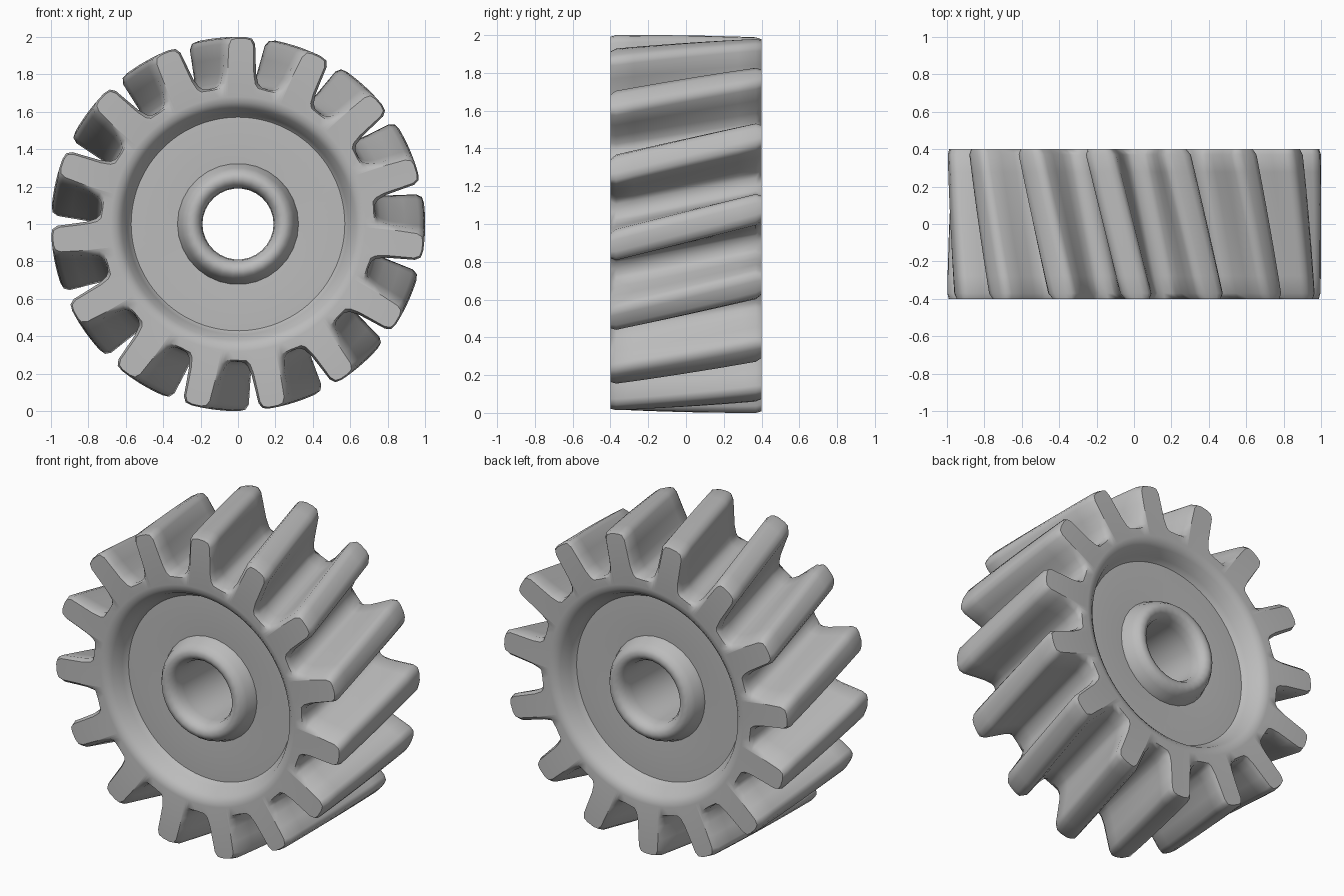
import bpy, bmesh
from math import radians, sin, cos

if "Cube" in bpy.data.objects:
    bpy.data.objects.remove(bpy.data.objects["Cube"])

TEETH, HALF, TWIST = 15, 0.4, 12.0   # teeth, half thickness, helix degrees

metal = bpy.data.materials.new("grey metal")
metal.use_nodes = True
grey = (0.5, 0.5, 0.5, 1)
metal.diffuse_color = grey
metal.node_tree.nodes["Principled BSDF"].inputs["Base Color"].default_value = grey


def build_rings(name, rings, angle):
    """Bridge closed rings of points, the last one back to the first."""
    bm = bmesh.new()
    loops = [[bm.verts.new(p) for p in ring] for ring in rings]
    count = len(loops[0])
    for i, a in enumerate(loops):
        b = loops[(i + 1) % len(loops)]
        for j in range(count):
            k = (j + 1) % count
            bm.faces.new((a[j], a[k], b[k], b[j]))
    bmesh.ops.recalc_face_normals(bm, faces=bm.faces)
    mesh = bpy.data.meshes.new(name)
    bm.to_mesh(mesh)
    bm.free()
    mesh.materials.append(metal)
    obj = bpy.data.objects.new(name, mesh)
    bpy.context.collection.objects.link(obj)
    bpy.ops.object.select_all(action="DESELECT")
    obj.select_set(True)
    bpy.context.view_layer.objects.active = obj
    bpy.ops.object.shade_smooth_by_angle(angle=radians(angle))
    return obj


def point(r, degrees, y):
    a = radians(degrees)
    return (r * cos(a), y, 1 + r * sin(a))


# One tooth from its centre line to the middle of the gap: (degrees, radius)
side = [(1.8, 1.0), (3.8, 0.993), (4.9, 0.965), (5.5, 0.89), (6.3, 0.81),
        (7.6, 0.76), (9.3, 0.74)]
tooth = [(-a, r) for a, r in reversed(side)] + [(0, 1.0)] + side + [(12, 0.735)]


def tooth_ring(y, narrow=1.0, drop=0.0):
    turn = 89 + TWIST * (y + HALF) / (2 * HALF)
    return [point(r - drop, turn + t * 360 / TEETH + a * (narrow if a < 12 else 1), y)
            for t in range(TEETH) for a, r in tooth]


def rim_ring(r, y):
    turn = 89 + TWIST * (y + HALF) / (2 * HALF)
    return [point(r, turn + t * 360 / TEETH + a, y) for t in range(TEETH) for a, _ in tooth]


def mirrored(profile):
    """Complete a back-half (radius, y) profile with its front half."""
    return [(r, -y) for r, y in reversed(profile)] + profile


# Toothed rim: helical teeth with softened ends and a rounded inner lip
rings = [tooth_ring(-HALF, 0.8, 0.008)]
rings += [tooth_ring(-0.37 + 0.74 * i / 8) for i in range(9)]
rings += [tooth_ring(HALF, 0.8, 0.008)]
lip = [(0.68, 0.4), (0.65, 0.395), (0.62, 0.37), (0.59, 0.31), (0.57, 0.275), (0.55, 0.26)]
rings += [rim_ring(r, y) for r, y in lip]
rings += [rim_ring(r, -y) for r, y in reversed(lip)]
build_rings("toothed_rim", rings, 50)


def lathe(name, profile, steps, angle):
    return build_rings(name, [[point(r, j * 360 / steps, y) for j in range(steps)]
                              for r, y in profile], angle)


# Recessed web between rim and hub
lathe("web", mirrored([(0.6, 0.275), (0.45, 0.28), (0.27, 0.27)]), 60, 40)

# Rounded hub with an open bore
hub_outer = [(0.33, 0.26), (0.315, 0.29), (0.3, 0.335), (0.275, 0.37), (0.245, 0.38),
             (0.215, 0.365), (0.195, 0.33), (0.19, 0.28)]
lathe("hub", mirrored(hub_outer), 30, 50)
